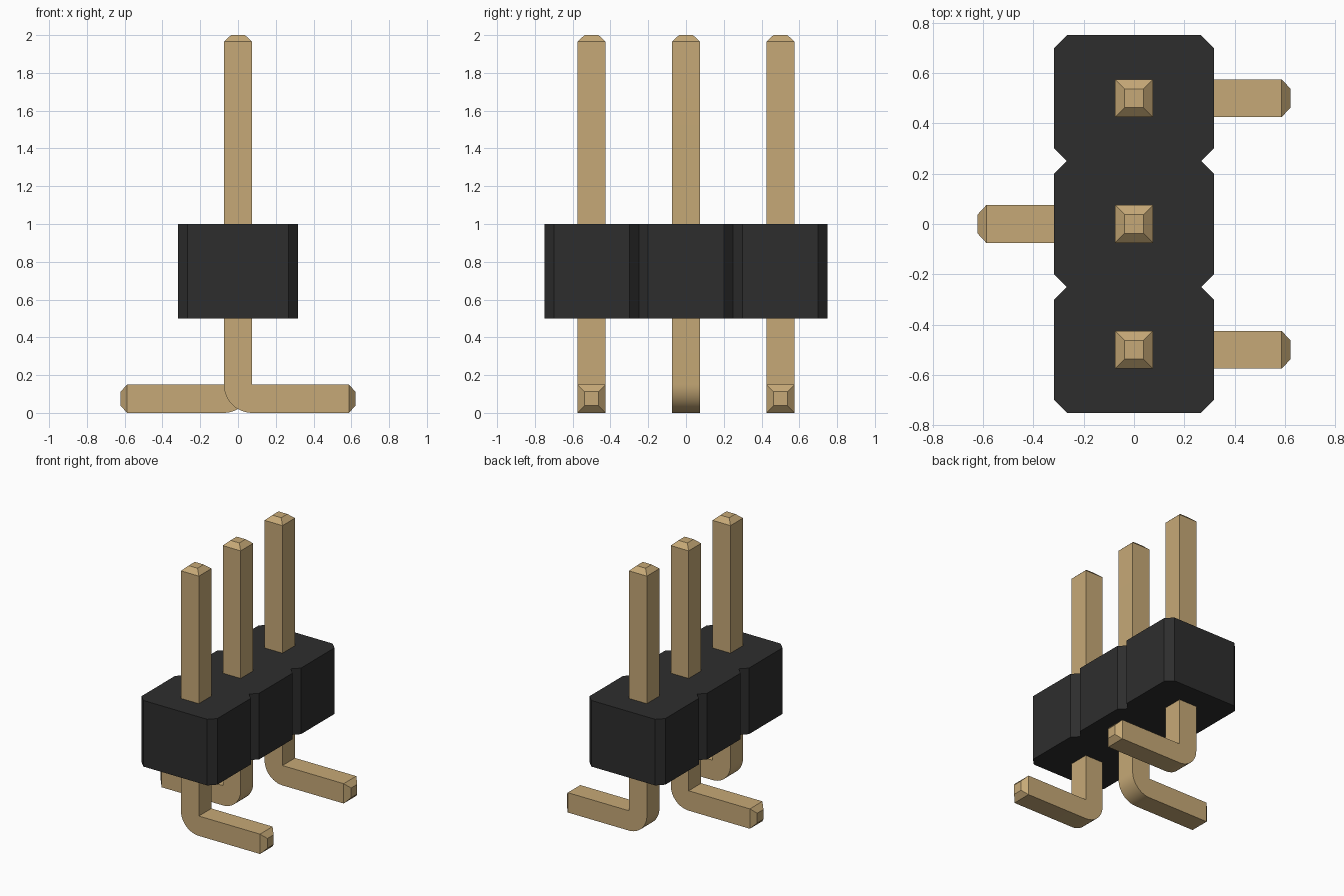
import bpy, bmesh, math

cube = bpy.data.objects.get("Cube")
if cube:
    bpy.data.objects.remove(cube, do_unlink=True)


def material(name, rgb):
    m = bpy.data.materials.new(name)
    m.use_nodes = True
    colour = (*rgb, 1)
    m.diffuse_color = colour
    m.node_tree.nodes["Principled BSDF"].inputs["Base Color"].default_value = colour
    return m


def finish(bm, name, mat):
    bmesh.ops.remove_doubles(bm, verts=bm.verts, dist=1e-5)
    bmesh.ops.recalc_face_normals(bm, faces=bm.faces)
    mesh = bpy.data.meshes.new(name)
    bm.to_mesh(mesh)
    bm.free()
    mesh.materials.append(mat)
    obj = bpy.data.objects.new(name, mesh)
    bpy.context.collection.objects.link(obj)
    return obj


gold = material("gold metal", (0.565, 0.397, 0.184))
black = material("black plastic", (0.027, 0.027, 0.027))

PITCH = 0.5     # spacing between pins
HALF = 0.075    # half width of a pin
TIP = 0.037     # half width of a pin's tapered end


def housing():
    # Outline: one chamfered octagon per pin, joined at the notches
    w, c, h = 0.317, 0.05, PITCH / 2
    side = []
    for i in (-1, 0, 1):
        y = i * PITCH
        side += [(w - c, y - h), (w, y - h + c), (w, y + h - c)]
    side.append((w - c, 1.5 * PITCH))
    outline = side + [(-x, y) for x, y in reversed(side)]
    bm = bmesh.new()
    base = bm.faces.new([bm.verts.new((x, y, 0.5)) for x, y in outline])
    ext = bmesh.ops.extrude_face_region(bm, geom=[base], use_keep_orig=True)
    top = [v for v in ext["geom"] if isinstance(v, bmesh.types.BMVert)]
    bmesh.ops.translate(bm, verts=top, vec=(0, 0, 0.5))
    finish(bm, "housing", black)


def pin(name, y, direction):
    # Cross-sections as (outer point, inner point, half depth), top to foot
    inner = (HALF, 2 * HALF)
    sections = [((-TIP, 2), (TIP, 2), TIP),
                ((-HALF, 1.965), (HALF, 1.965), HALF)]
    steps = 12
    for i in range(steps + 1):  # rounded outer bend about a sharp inner corner
        a = math.pi + i / steps * math.pi / 2
        outer = (inner[0] + 2 * HALF * math.cos(a), inner[1] + 2 * HALF * math.sin(a))
        sections.append((outer, inner, HALF))
    sections += [((0.587, 0), (0.587, 2 * HALF), HALF),
                 ((0.622, HALF - TIP), (0.622, HALF + TIP), TIP)]

    bm = bmesh.new()
    rings = []
    for (ox, oz), (ix, iz), d in sections:
        corners = [(ox, -d, oz), (ix, -d, iz), (ix, d, iz), (ox, d, oz)]
        rings.append([bm.verts.new((direction * px, y + py, pz)) for px, py, pz in corners])
    for a, b in zip(rings, rings[1:]):
        for k in range(4):
            j = (k + 1) % 4
            bm.faces.new((a[k], a[j], b[j], b[k]))
    bm.faces.new(rings[0])
    bm.faces.new(rings[-1])
    obj = finish(bm, name, gold)
    bpy.ops.object.select_all(action="DESELECT")
    obj.select_set(True)
    bpy.context.view_layer.objects.active = obj
    bpy.ops.object.shade_smooth_by_angle(angle=math.radians(25))


housing()
# Feet alternate from side to side
pin("front_pin", -PITCH, 1)
pin("middle_pin", 0, -1)
pin("back_pin", PITCH, 1)
